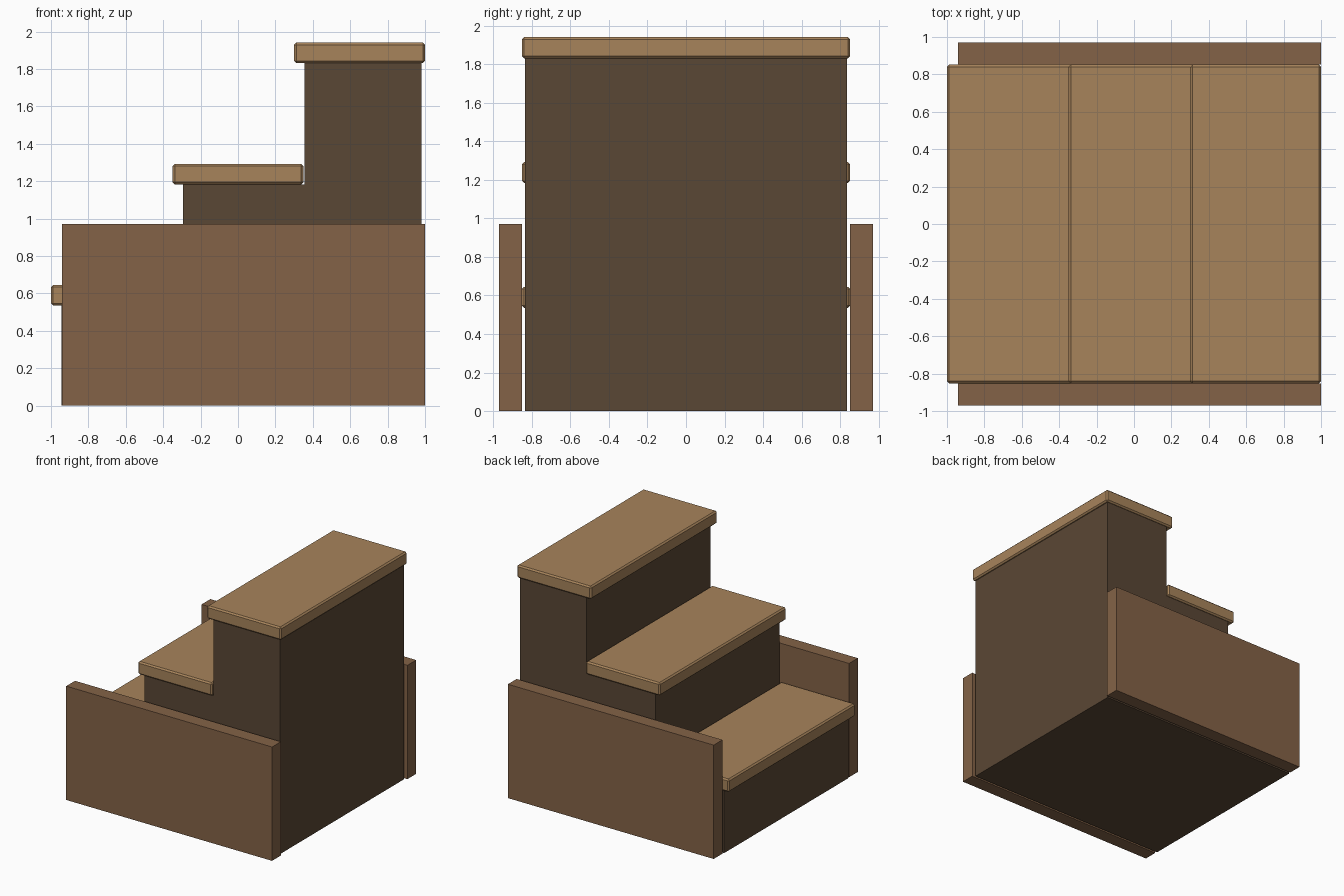
import bpy
import bmesh

default = bpy.data.objects.get("Cube")
if default:
    bpy.data.objects.remove(default, do_unlink=True)


def material(name, rgb):
    mat = bpy.data.materials.new(name)
    mat.use_nodes = True
    color = (*rgb, 1.0)
    mat.diffuse_color = color
    mat.node_tree.nodes["Principled BSDF"].inputs["Base Color"].default_value = color
    return mat


light_wood = material("light wood", (0.39, 0.23, 0.105))
mid_wood = material("mid wood", (0.23, 0.124, 0.063))
dark_wood = material("dark wood", (0.102, 0.063, 0.035))


def extrude_profile(name, points, y0, y1, mat, bevel=0.0):
    """Extrude an outline in the XZ plane from y0 to y1."""
    bm = bmesh.new()
    face = bm.faces.new([bm.verts.new((x, y0, z)) for x, z in points])
    ext = bmesh.ops.extrude_face_region(bm, geom=[face])
    verts = [v for v in ext["geom"] if isinstance(v, bmesh.types.BMVert)]
    bmesh.ops.translate(bm, verts=verts, vec=(0, y1 - y0, 0))
    bmesh.ops.recalc_face_normals(bm, faces=bm.faces)
    mesh = bpy.data.meshes.new(name)
    bm.to_mesh(mesh)
    bm.free()
    mesh.materials.append(mat)
    obj = bpy.data.objects.new(name, mesh)
    bpy.context.collection.objects.link(obj)
    if bevel:
        mod = obj.modifiers.new("chamfer", "BEVEL")
        mod.width = bevel
        mod.segments = 1
    return obj


def box(x0, x1, z0, z1):
    return [(x0, z0), (x1, z0), (x1, z1), (x0, z1)]


STEP = 0.65
RISERS = [-0.945 + i * STEP for i in range(3)]
TOPS = [0.535 + i * 0.648 for i in range(3)]
BACK = 0.98

# Stepped body
outline = [(BACK, 0), (RISERS[0], 0)]
for i, (x, z) in enumerate(zip(RISERS, TOPS)):
    outline.append((x, z))
    outline.append((RISERS[i + 1] if i < 2 else BACK, z))
extrude_profile("stair_body", outline, -0.835, 0.835, dark_wood)

# Overhanging treads
for label, x, z in zip(("lower", "middle", "upper"), RISERS, TOPS):
    x0 = x - 0.055
    extrude_profile(label + "_tread", box(x0, x0 + 0.70, z, z + 0.11),
                    -0.852, 0.852, light_wood, 0.012)

# Side panels
for label, s in (("right", -1), ("left", 1)):
    extrude_profile(label + "_side_panel", box(-0.94, 1.0, 0, 0.97),
                    s * 0.852, s * 0.97, mid_wood)
